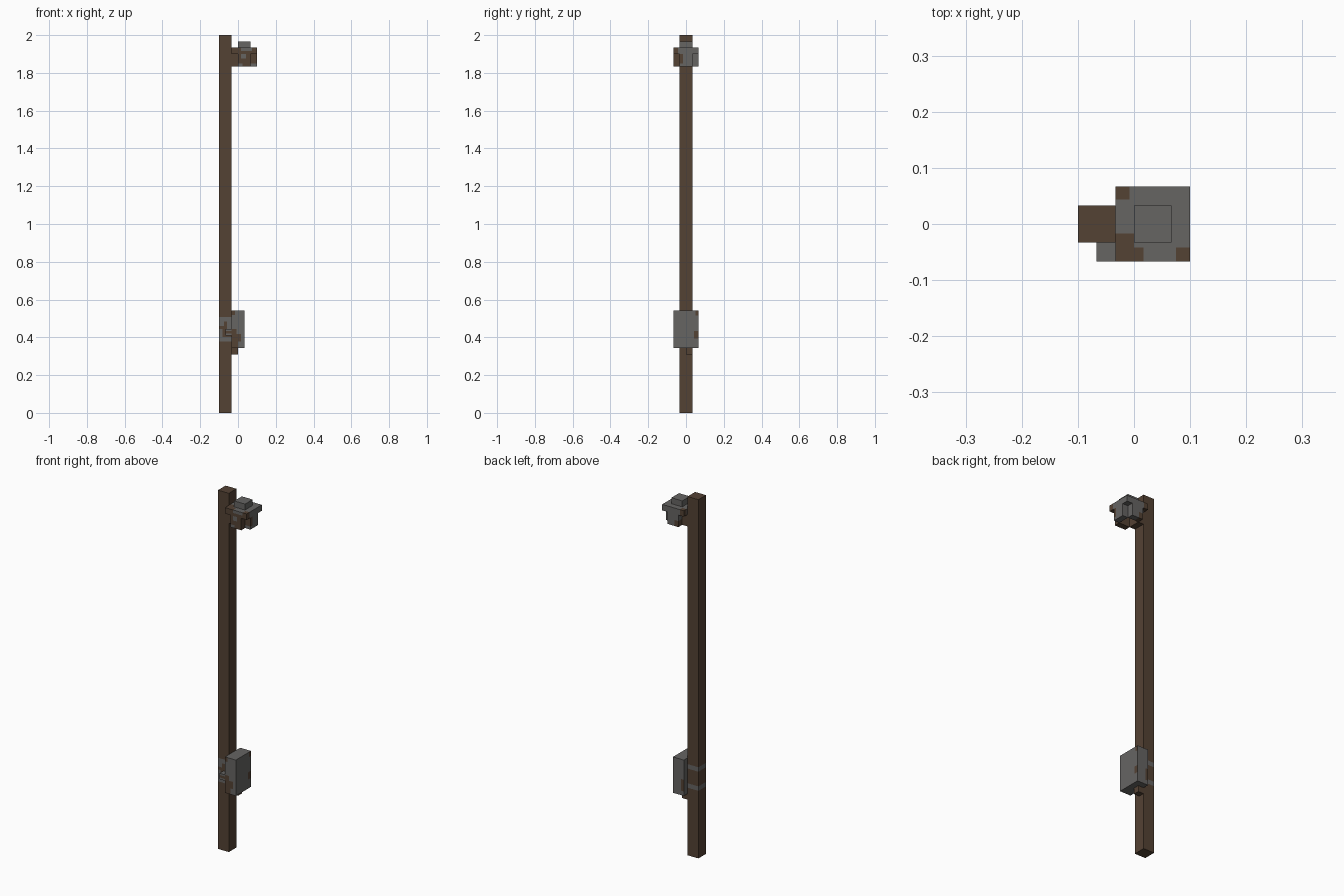
import bpy
import bmesh
from mathutils import Vector

if "Cube" in bpy.data.objects:
    bpy.data.objects.remove(bpy.data.objects["Cube"])

U = 1 / 30  # modelling unit


def material(name, rgb):
    m = bpy.data.materials.new(name)
    m.diffuse_color = (*rgb, 1)
    m.use_nodes = True
    m.node_tree.nodes["Principled BSDF"].inputs["Base Color"].default_value = m.diffuse_color
    return m


GRAY = material("weathered gray metal", (0.133, 0.128, 0.124))
BROWN = material("rust brown wood", (0.088, 0.054, 0.034))


def block(name, x, y, z, base, patches=()):
    """Box given by ranges in units; each patch is a volume painted in the other colour."""
    bm = bmesh.new()
    bmesh.ops.create_cube(bm, size=1)
    ranges = (x, y, z)
    for v in bm.verts:
        v.co = Vector([(r[0] if c < 0 else r[1]) for c, r in zip(v.co, ranges)])
    # cut along the patch borders
    for axis in range(3):
        for cut in sorted({p[axis * 2 + k] for p in patches for k in (0, 1)}):
            if ranges[axis][0] < cut < ranges[axis][1]:
                co, no = Vector(), Vector()
                co[axis], no[axis] = cut, 1
                bmesh.ops.bisect_plane(bm, geom=bm.verts[:] + bm.edges[:] + bm.faces[:],
                                       plane_co=co, plane_no=no)
    bm.normal_update()
    for f in bm.faces:
        c = f.calc_center_median()
        inside = any(all(p[2 * a] - 1e-4 <= c[a] <= p[2 * a + 1] + 1e-4 for a in range(3))
                     for p in patches)
        f.material_index = int(inside)
    bmesh.ops.scale(bm, vec=(U, U, U), verts=bm.verts)
    me = bpy.data.meshes.new(name)
    bm.to_mesh(me)
    bm.free()
    me.materials.append(base)
    me.materials.append(GRAY if base is BROWN else BROWN)
    ob = bpy.data.objects.new(name, me)
    bpy.context.collection.objects.link(ob)
    return ob


# Pole with two worn metal straps
block("pole", (-3, -1), (-1, 1), (0, 60), BROWN, [
    (-3, -1, -1, 1, 14.5, 15.25),
    (-3, -1, -1, 1, 11.3, 12.05),
    (-3, -2.25, -1, -1, 13.8, 14.5),
    (-1.75, -1, -1, -1, 13.3, 14.5),
    (-3, -2.5, -1, -1, 12.05, 13.3),
])

# Switch box, its side handle and the cable stub below
block("switch_box", (-1, 1), (-2, 2), (10.3, 16.3), GRAY, [
    (-1, 0, -2, -2, 10.3, 12.5),
    (0, 0.5, -2, -2, 11.3, 12.5),
    (-1, -0.25, -2, -2, 12.5, 13.3),
    (-1, -0.5, -2, -2, 15.55, 16.3),
    (1, 1, 1.25, 2, 11.8, 13),
    (1, 1, 1.5, 2, 15.5, 16.3),
    (-1, -0.5, 2, 2, 11.05, 13),
])
block("switch_handle", (-2, -1), (-2, -1), (12.3, 13.3), GRAY, [
    (-2, -1, -2, -2, 12.6, 13),
])
block("cable_stub", (-1, 0), (0, 1), (9.3, 10.3), BROWN)

# Lamp hood and cap
block("lamp_hood", (-1, 3), (-2, 2), (57, 58), GRAY, [
    (-1, -0.25, 1.3, 2, 57, 58),
    (-1, 0, -2, -0.5, 57, 58),
    (0, 0.5, -2, -1.25, 57, 58),
    (2.25, 3, -2, -1.25, 57, 58),
    (0.5, 2.25, -2, -2, 57, 57.5),
])
block("lamp_cap", (0, 2), (-1, 1), (58, 59), GRAY)

# Four lamp panels around an open bottom
block("lamp_panel_front", (0, 2), (-2, -1), (55, 57), BROWN, [
    (0, 0.75, -2, -2, 55, 55.5),
    (0.5, 1.25, -2, -2, 56.25, 57),
])
block("lamp_panel_back", (0, 2), (1, 2), (55, 57), GRAY, [
    (0, 0.75, 1, 2, 55, 56),
])
block("lamp_panel_right", (2, 3), (-1, 1), (55, 57), GRAY, [
    (2, 3, -1, -0.5, 55.5, 57),
])
block("lamp_panel_left", (-1, 0), (-1, 1), (55, 57), BROWN)
